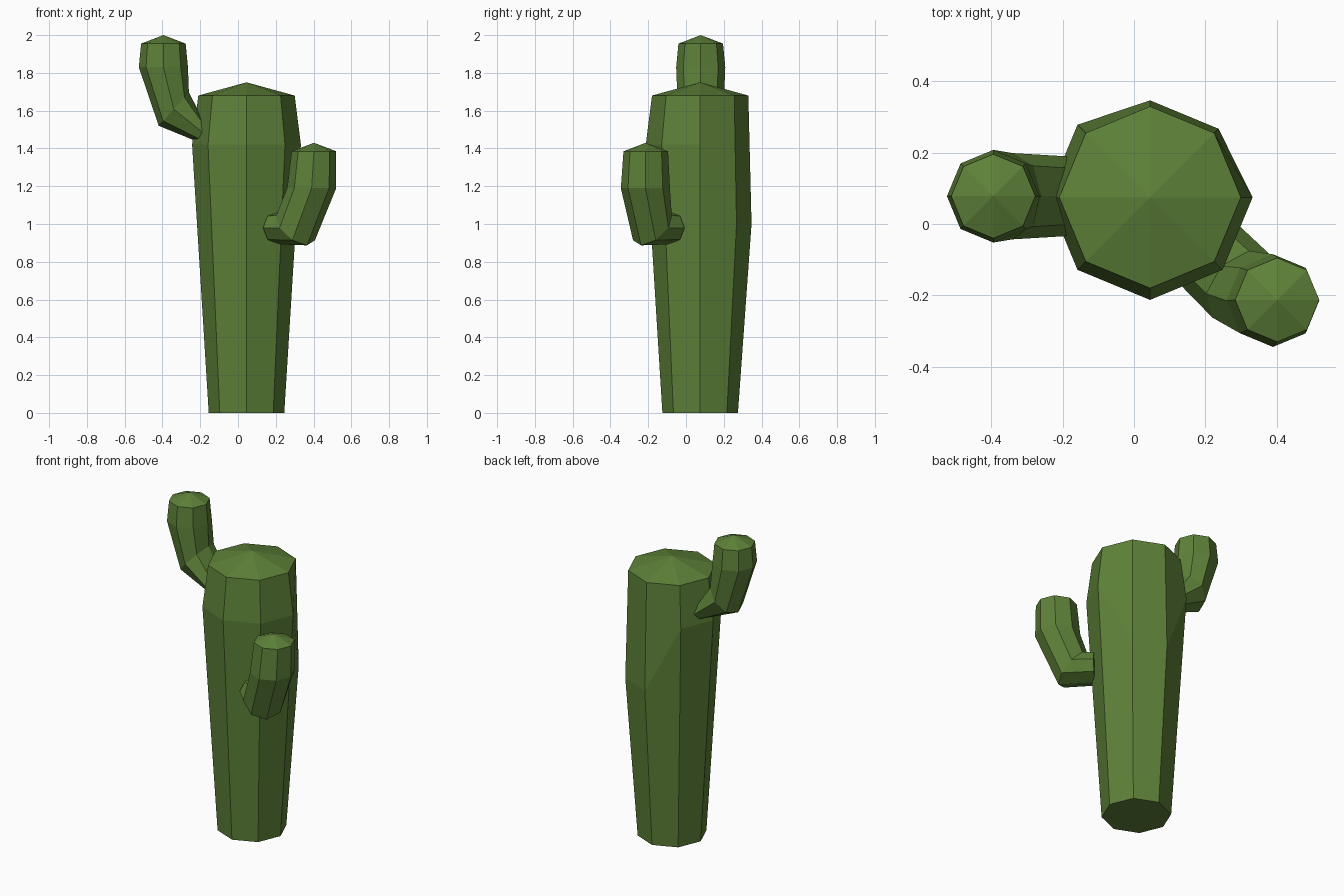
import bpy, bmesh
from math import sin, cos, pi
from mathutils import Vector

if "Cube" in bpy.data.objects:
    bpy.data.objects.remove(bpy.data.objects["Cube"])

green = bpy.data.materials.new("cactus_green")
green.diffuse_color = (0.11, 0.22, 0.04, 1)
green.use_nodes = True
green.node_tree.nodes["Principled BSDF"].inputs["Base Color"].default_value = green.diffuse_color


def loft(name, rings, apex):
    """Skin eight-sided rings, close the start flat and the end with a fan."""
    bm = bmesh.new()
    loops = [[bm.verts.new(p) for p in ring] for ring in rings]
    for a, b in zip(loops, loops[1:]):
        for i in range(8):
            j = (i + 1) % 8
            bm.faces.new((a[i], a[j], b[j], b[i]))
    bm.faces.new(loops[0][::-1])
    tip = bm.verts.new(apex)
    for i in range(8):
        bm.faces.new((loops[-1][i], loops[-1][(i + 1) % 8], tip))
    bmesh.ops.recalc_face_normals(bm, faces=bm.faces)
    mesh = bpy.data.meshes.new(name)
    bm.to_mesh(mesh)
    bm.free()
    mesh.materials.append(green)
    obj = bpy.data.objects.new(name, mesh)
    bpy.context.collection.objects.link(obj)
    return obj


def oval(c, u, v):
    c, u, v = Vector(c), Vector(u), Vector(v)
    return [c + u * cos(i * pi / 4) + v * sin(i * pi / 4) for i in range(8)]


# Trunk: tapered octagon, its shoulder sits lower on the two back-right corners
trunk = [oval((0.045, 0.075, z), (r, 0, 0), (0, r, 0))
         for z, r in ((0, 0.2), (1.42, 0.288), (1.68, 0.255))]
for i in (1, 2):
    r = 0.272
    trunk[1][i] = Vector((0.045 + r * cos(i * pi / 4), 0.075 + r * sin(i * pi / 4), 1.0))
loft("trunk", trunk, (0.045, 0.075, 1.75))


# Arms: each ring is centre, outward and vertical half axis, sideways half width
def arm(name, d, rings, apex):
    d = Vector((d[0], d[1], 0)).normalized()
    side = Vector((-d.y, d.x, 0))
    up = Vector((0, 0, 1))
    loft(name, [oval(c, d * a + up * b, side * w) for c, a, b, w in rings], apex)


arm("left_arm", (-1, 0), [
    ((-0.19, 0.078, 1.487), 0.01, -0.057, 0.112),
    ((-0.34, 0.078, 1.608), 0.08, -0.088, 0.121),
    ((-0.395, 0.078, 1.83), 0.13, 0, 0.13),
    ((-0.395, 0.078, 1.955), 0.118, 0, 0.118)], (-0.395, 0.078, 2.0))

arm("right_arm", (1, -1), [
    ((0.215, -0.09, 0.98), 0, -0.088, 0.117),
    ((0.305, -0.178, 0.98), 0.085, -0.093, 0.12),
    ((0.39, -0.215, 1.19), 0.13, 0, 0.13),
    ((0.402, -0.213, 1.385), 0.118, 0, 0.118)], (0.402, -0.213, 1.43))
